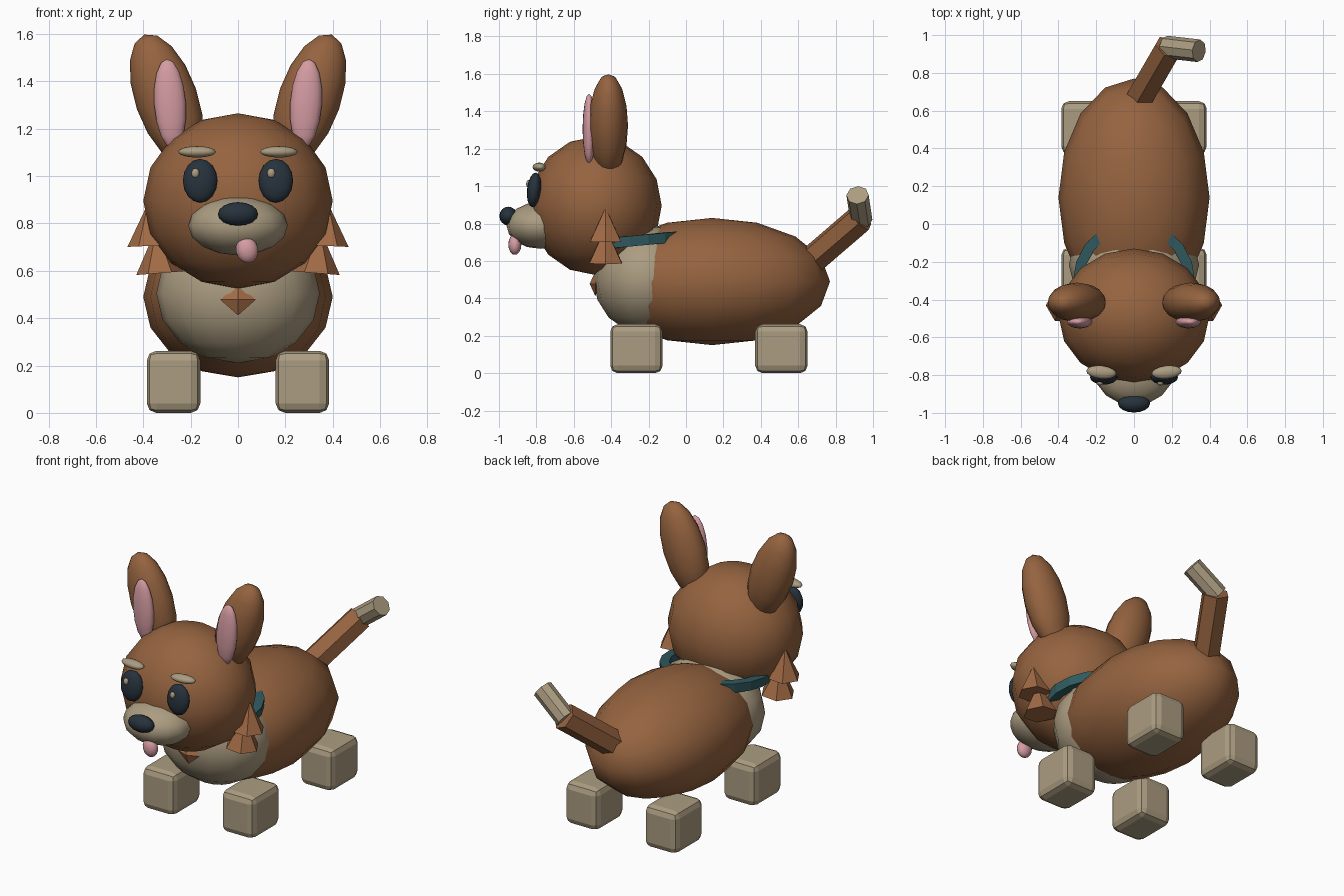
import bpy, bmesh, math
from mathutils import Vector, Matrix, Euler

if "Cube" in bpy.data.objects:
    bpy.data.objects.remove(bpy.data.objects["Cube"])


def material(name, rgb):
    m = bpy.data.materials.new(name)
    m.diffuse_color = (*rgb, 1)
    m.use_nodes = True
    m.node_tree.nodes["Principled BSDF"].inputs["Base Color"].default_value = m.diffuse_color
    return m


BROWN = material("brown fur", (0.30, 0.125, 0.05))
TUFT = material("light brown tuft", (0.36, 0.145, 0.06))
BEIGE = material("beige fur", (0.41, 0.335, 0.22))
PINK = material("pink", (0.66, 0.33, 0.36))
DARK = material("dark eye", (0.02, 0.032, 0.045))
TEAL = material("teal collar", (0.03, 0.105, 0.12))


def finish(name, bm, mat, smooth=False):
    bmesh.ops.recalc_face_normals(bm, faces=bm.faces)
    me = bpy.data.meshes.new(name)
    for f in bm.faces:
        f.smooth = smooth
    bm.to_mesh(me)
    bm.free()
    me.materials.append(mat)
    ob = bpy.data.objects.new(name, me)
    bpy.context.collection.objects.link(ob)
    return ob


def ellipsoid(name, loc, radii, mat, rot=(0, 0, 0), seg=16, rings=8, smooth=True):
    bm = bmesh.new()
    m = (Matrix.Translation(loc) @ Euler([math.radians(a) for a in rot]).to_matrix().to_4x4()
         @ Matrix.Diagonal((*radii, 1)))
    bmesh.ops.create_uvsphere(bm, u_segments=seg, v_segments=rings, radius=1, matrix=m)
    return finish(name, bm, mat, smooth)


def rod(name, a, b, r1, r2, sides, mat):
    a, b = Vector(a), Vector(b)
    d = b - a
    bm = bmesh.new()
    m = Matrix.Translation((a + b) / 2) @ d.to_track_quat('Z', 'Y').to_matrix().to_4x4()
    bmesh.ops.create_cone(bm, cap_ends=True, segments=sides, radius1=r1, radius2=r2,
                          depth=d.length, matrix=m)
    return finish(name, bm, mat)


def paw(name, loc, size):
    bm = bmesh.new()
    bmesh.ops.create_cube(bm, size=1, matrix=Matrix.Translation(loc) @ Matrix.Diagonal((*size, 1)))
    bmesh.ops.bevel(bm, geom=list(bm.edges), offset=0.04, segments=2, profile=0.5, affect='EDGES')
    return finish(name, bm, BEIGE)


# Body, chest and head
ellipsoid("body", (0, 0.14, 0.49), (0.40, 0.63, 0.34), BROWN)
ellipsoid("chest", (0, -0.215, 0.505), (0.345, 0.28, 0.295), BEIGE)
ellipsoid("head", (0, -0.485, 0.895), (0.40, 0.355, 0.37), BROWN)

# Face
ellipsoid("snout", (0, -0.78, 0.79), (0.21, 0.18, 0.125), BEIGE)
ellipsoid("nose", (0, -0.95, 0.84), (0.085, 0.048, 0.05), DARK)
ellipsoid("tongue", (0.038, -0.915, 0.688), (0.047, 0.035, 0.056), PINK, (0, -12, 0))

# Parts on both sides
for s, side in ((-1, "left"), (1, "right")):
    ellipsoid("eye_" + side, (s * 0.16, -0.812, 0.98), (0.073, 0.038, 0.093), DARK, (-6, 0, 0))
    ellipsoid("eye_glint_" + side, (s * 0.16 - 0.02, -0.842, 1.012), (0.017, 0.013, 0.021),
              BEIGE, seg=12, rings=6)
    ellipsoid("eyebrow_" + side, (s * 0.173, -0.785, 1.102), (0.08, 0.035, 0.024), BEIGE,
              (0, 0, s * 6))
    ellipsoid("ear_" + side, (s * 0.302, -0.415, 1.325), (0.132, 0.105, 0.288), BROWN,
              (0, s * 19, 0))
    ellipsoid("inner_ear_" + side, (s * 0.287, -0.518, 1.305), (0.067, 0.035, 0.19), PINK,
              (0, s * 4, 0))
    # Cheek tufts: two stacked cones
    rod("cheek_tuft_upper_" + side, (s * 0.372, -0.43, 0.705), (s * 0.38, -0.43, 0.885),
        0.095, 0, 6, TUFT)
    rod("cheek_tuft_lower_" + side, (s * 0.33, -0.43, 0.59), (s * 0.345, -0.43, 0.78),
        0.1, 0, 6, TUFT)
    for y, end in ((-0.265, "front"), (0.51, "back")):
        paw(end + "_paw_" + side, (s * 0.272, y, 0.131), (0.226, 0.28, 0.262))

# Chest tuft: a small diamond set in the chest
ellipsoid("chest_tuft", (0, -0.485, 0.478), (0.075, 0.03, 0.066), TUFT, seg=4, rings=2, smooth=False)

# Collar: a band swept round the neck
bm = bmesh.new()
N, R = 20, 0.292
section = [(-0.026, -0.028), (0.026, -0.028), (0.03, 0.028), (-0.026, 0.028)]
loops = []
for i in range(N):
    a = 2 * math.pi * i / N
    loops.append([bm.verts.new(((R + dr) * math.cos(a), -0.3 + (R + dr) * math.sin(a),
                                0.705 + dz + 0.03 * math.sin(a))) for dr, dz in section])
for i in range(N):
    p, q = loops[i], loops[(i + 1) % N]
    for k in range(4):
        bm.faces.new((p[k], q[k], q[(k + 1) % 4], p[(k + 1) % 4]))
finish("collar", bm, TEAL)

# Tail with a pale tip
rod("tail", (0.02, 0.65, 0.585), (0.185, 0.935, 0.83), 0.08, 0.08, 6, BROWN)
rod("tail_tip", (0.17, 0.937, 0.82), (0.344, 0.917, 0.952), 0.06, 0.06, 8, BEIGE)
